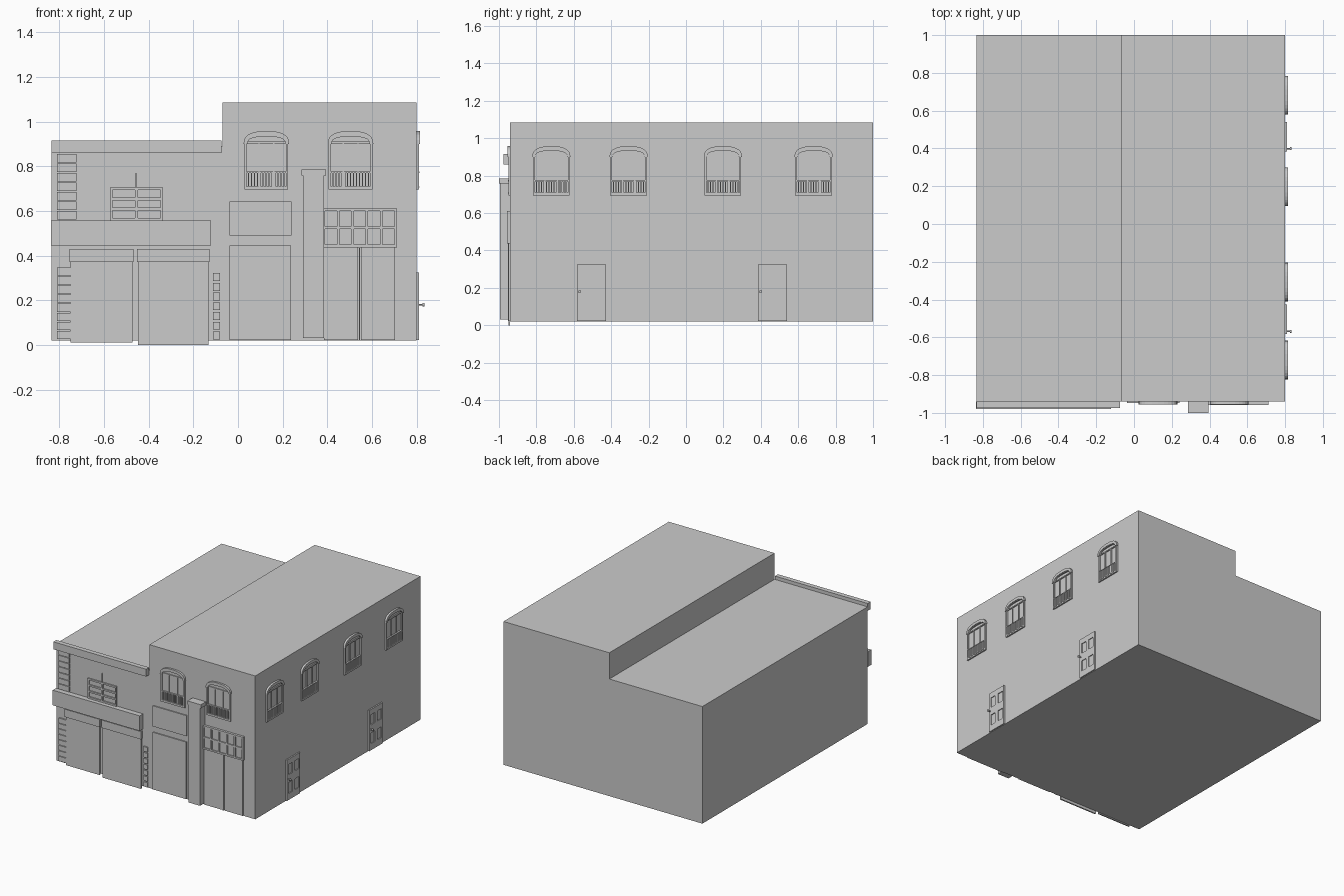
import bpy, bmesh, math
from mathutils import Matrix

if "Cube" in bpy.data.objects:
    bpy.data.objects.remove(bpy.data.objects["Cube"])

grey = bpy.data.materials.new("plain grey")
grey.diffuse_color = (0.6, 0.6, 0.6, 1)
grey.use_nodes = True
grey.node_tree.nodes["Principled BSDF"].inputs["Base Color"].default_value = grey.diffuse_color

WALL_Y, WALL_X, BACK_Y = -0.94, 0.80, 1.0
# Wall frames: local x runs along the wall, local -y points out of it
FRONT = Matrix.Translation((0, WALL_Y, 0))
SIDE = Matrix.Translation((WALL_X, 0, 0)) @ Matrix.Rotation(math.pi / 2, 4, 'Z')


def finish(name, bm, frame):
    bm.transform(frame)
    bmesh.ops.recalc_face_normals(bm, faces=bm.faces)
    me = bpy.data.meshes.new(name)
    bm.to_mesh(me)
    bm.free()
    me.materials.append(grey)
    ob = bpy.data.objects.new(name, me)
    bpy.context.collection.objects.link(ob)
    return ob


def add_box(bm, u0, u1, z0, z1, d):
    """Box standing out from the wall by d."""
    m = Matrix.Translation(((u0 + u1) / 2, -d / 2, (z0 + z1) / 2)) @ Matrix.Diagonal((u1 - u0, d, z1 - z0, 1))
    bmesh.ops.create_cube(bm, size=1, matrix=m)


def boxes(name, items, frame=FRONT):
    bm = bmesh.new()
    for it in items:
        add_box(bm, *it)
    return finish(name, bm, frame)


def lattice(u0, u1, z0, z1, cols, rows, bar, d):
    """Crossing bars around a grid of panes."""
    out = []
    for i in range(cols + 1):
        u = u0 + (u1 - u0 - bar) * i / cols
        out.append((u, u + bar, z0, z1, d))
    for j in range(rows + 1):
        z = z0 + (z1 - z0 - bar) * j / rows
        out.append((u0, u1, z, z + bar, d * 0.97))
    return out


def band(bm, outer, inner, d, closed):
    """Solid strip between two matching outlines, standing out by d."""
    rings = [[bm.verts.new((u, -y, z)) for u, z in pts]
             for pts, y in ((outer, 0), (outer, d), (inner, d), (inner, 0))]
    n = len(outer)
    for i in range(n if closed else n - 1):
        j = (i + 1) % n
        for k in range(4):
            a, b = rings[k], rings[(k + 1) % 4]
            bm.faces.new((a[i], a[j], b[j], b[i]))
    if not closed:
        for i in (0, n - 1):
            bm.faces.new([r[i] for r in rings])


def arch(c, z, w, h, steps=14):
    pts = []
    for i in range(steps + 1):
        a = math.pi * i / steps
        co = math.cos(a)
        pts.append((c + w * math.copysign(abs(co) ** 0.8, co), z + h * max(math.sin(a), 0) ** 0.8))
    return pts


def arched_window(name, c, frame):
    bm = bmesh.new()
    # surround
    out = arch(c, 0.90, 0.098, 0.045) + [(c - 0.098, 0.695), (c + 0.098, 0.695)]
    inn = arch(c, 0.90, 0.088, 0.033) + [(c - 0.088, 0.705), (c + 0.088, 0.705)]
    band(bm, out, inn, 0.010, True)
    # hood moulding
    band(bm, arch(c, 0.90, 0.102, 0.058), arch(c, 0.90, 0.085, 0.036), 0.015, False)
    # mullions and transom
    for u in (-0.033, 0.033):
        add_box(bm, c + u - 0.003, c + u + 0.003, 0.70, 0.91, 0.006)
    add_box(bm, c - 0.09, c + 0.09, 0.902, 0.910, 0.007)
    # railing
    for z in (0.704, 0.770):
        add_box(bm, c - 0.088, c + 0.088, z, z + 0.006, 0.012)
    for i in range(13):
        u = c - 0.08 + i * 0.16 / 12
        add_box(bm, u - 0.003, u + 0.003, 0.704, 0.774, 0.010)
    finish(name, bm, frame)


# Main building: stepped outline run from front to back
bm = bmesh.new()
outline = [(-0.835, 0.02), (0.80, 0.02), (0.80, 1.085), (-0.07, 1.085), (-0.07, 0.89), (-0.835, 0.89)]
f = bm.faces.new([bm.verts.new((x, WALL_Y, z)) for x, z in outline])
ext = bmesh.ops.extrude_face_region(bm, geom=[f])
bmesh.ops.translate(bm, vec=(0, BACK_Y - WALL_Y, 0),
                    verts=[v for v in ext["geom"] if isinstance(v, bmesh.types.BMVert)])
finish("building_body", bm, Matrix())

# Parapet on the low roof and long sign board above the garage
boxes("parapet", [(-0.835, -0.073, 0.86, 0.915, 0.035)])
boxes("fascia_board", [(-0.837, -0.122, 0.445, 0.557, 0.04)])

# Corner stones
boxes("upper_corner_stones", [(-0.81, -0.724, 0.562 + i * 0.0425, 0.60 + i * 0.0425, 0.010) for i in range(7)])
boxes("lower_corner_stones", [(-0.81, -0.747, 0.027 + i * 0.0405, 0.063 + i * 0.0405, 0.010) for i in range(8)])
boxes("small_stones", [(-0.113, -0.08, 0.025 + i * 0.0435, 0.06 + i * 0.0435, 0.010) for i in range(7)])

# Garage doors with their headers
for i, (a, b, z) in enumerate([(-0.755, -0.467, 0.012), (-0.453, -0.127, 0.0)]):
    boxes(f"garage_door_{i + 1}", [(a + 0.006, b - 0.006, z, 0.43, 0.010)])
    boxes(f"garage_header_{i + 1}", [(a, b, 0.372, 0.43, 0.018)])

# Upper left window
boxes("square_window", lattice(-0.573, -0.336, 0.557, 0.705, 2, 3, 0.012, 0.010)
      + [(-0.458, -0.454, 0.557, 0.77, 0.008)])

# Flat panels in the middle of the front
boxes("upper_panel", [(-0.038, 0.24, 0.49, 0.643, 0.008)])
boxes("lower_panel", [(-0.038, 0.238, 0.022, 0.446, 0.008)])

# Column
boxes("column", [(0.291, 0.385, 0.03, 0.76, 0.055), (0.285, 0.394, 0.758, 0.785, 0.06)])

# Double entrance door and the glazed panel above
boxes("entrance_doors", [(0.385, 0.537, 0.022, 0.44, 0.008), (0.551, 0.702, 0.022, 0.44, 0.008),
                         (0.541, 0.547, 0.022, 0.44, 0.012)])
boxes("transom_light", lattice(0.378, 0.712, 0.437, 0.612, 5, 2, 0.012, 0.018)
      + [(0.38, 0.71, 0.44, 0.61, 0.010)])

# Arched windows on the front and right side
for i, c in enumerate((0.127, 0.504)):
    arched_window(f"front_arched_window_{i + 1}", c, FRONT)
for i, c in enumerate((-0.72, -0.307, 0.197, 0.682)):
    arched_window(f"side_arched_window_{i + 1}", c, SIDE)

# Side doors: slab, stiles and rails round four sunk panels, knob
for i, u in enumerate((-0.583, 0.385)):
    items = [(u, u + 0.156, 0.022, 0.325, 0.004)]
    items += [(u + a, u + b, 0.022, 0.325, 0.010) for a, b in ((0, 0.021), (0.066, 0.094), (0.143, 0.156))]
    items += [(u + a, u + b, z0, z1, 0.010) for a, b in ((0.021, 0.066), (0.094, 0.143))
              for z0, z1 in ((0.022, 0.07), (0.15, 0.21), (0.285, 0.325))]
    boxes(f"side_door_{i + 1}", items, SIDE)
    bm = bmesh.new()
    turn = Matrix.Rotation(math.pi / 2, 4, 'X')
    for r, d, y in ((0.004, 0.018, 0.018), (0.008, 0.009, 0.0305)):
        bmesh.ops.create_cone(bm, cap_ends=True, segments=12, radius1=r, radius2=r, depth=d,
                              matrix=Matrix.Translation((u + 0.014, -y, 0.18)) @ turn)
    finish(f"door_knob_{i + 1}", bm, SIDE)
